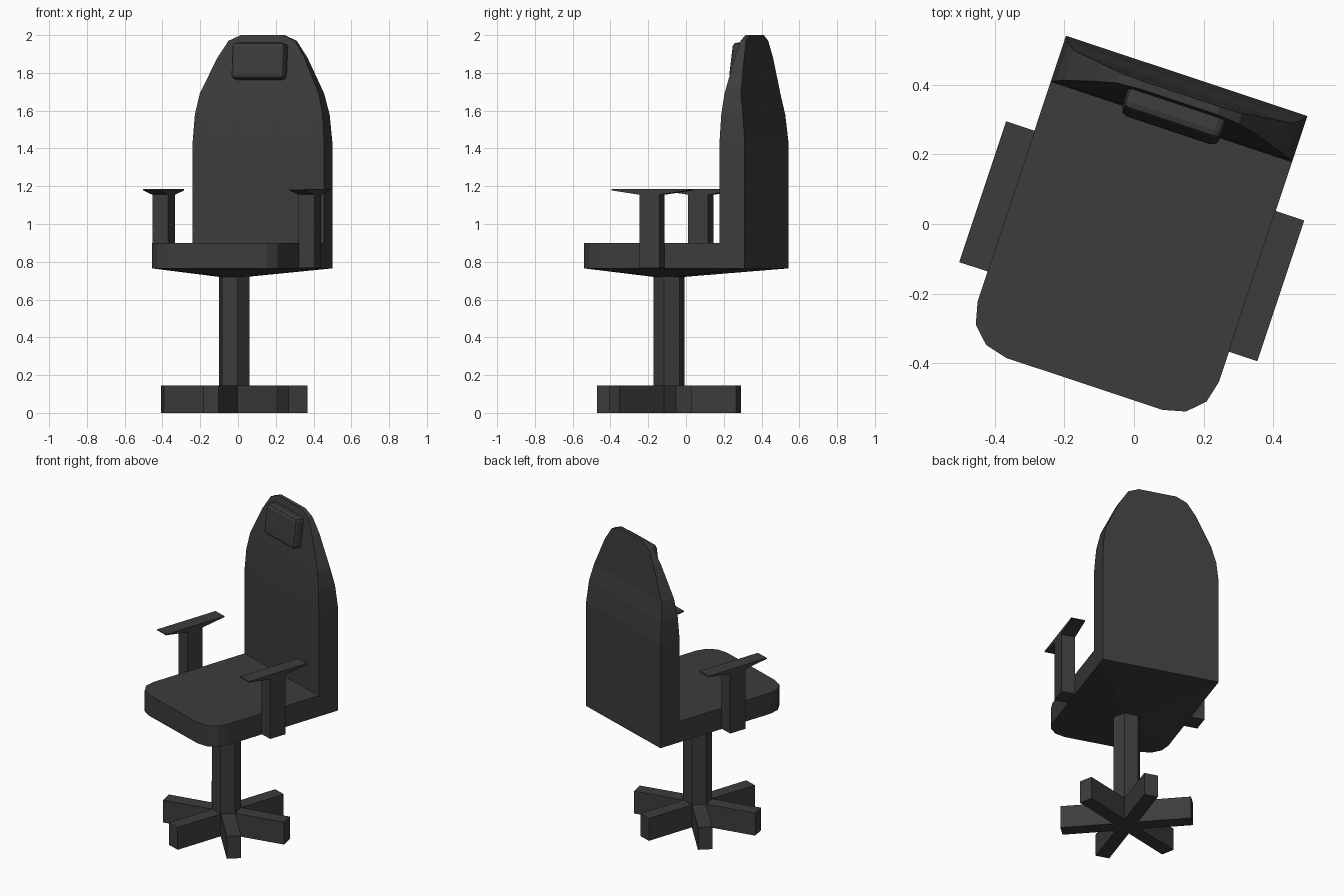
import bpy, bmesh
from math import radians, cos, sin, pi, hypot
from mathutils import Matrix, Vector

if "Cube" in bpy.data.objects:
    bpy.data.objects.remove(bpy.data.objects["Cube"])

# The whole chair is turned about its pole
PLACE = Matrix.Translation((-0.02, -0.09, 0)) @ Matrix.Rotation(radians(-18.4), 4, 'Z')
dark = bpy.data.materials.new("dark_grey")
dark.diffuse_color = (0.045, 0.045, 0.045, 1)
dark.use_nodes = True
dark.node_tree.nodes["Principled BSDF"].inputs["Base Color"].default_value = dark.diffuse_color


def finish(name, bm):
    bmesh.ops.recalc_face_normals(bm, faces=bm.faces)
    bm.transform(PLACE)
    me = bpy.data.meshes.new(name)
    bm.to_mesh(me)
    bm.free()
    me.materials.append(dark)
    ob = bpy.data.objects.new(name, me)
    bpy.context.collection.objects.link(ob)
    return ob


def loft(bm, rings):
    """Skin a stack of equal-length rings and cap both ends."""
    vs = [[bm.verts.new(p) for p in r] for r in rings]
    n = len(vs[0])
    for a, b in zip(vs, vs[1:]):
        for i in range(n):
            j = (i + 1) % n
            bm.faces.new((a[i], a[j], b[j], b[i]))
    bm.faces.new(vs[0][::-1])
    bm.faces.new(vs[-1])


def rect(x0, x1, y0, y1, z):
    return [(x0, y0, z), (x1, y0, z), (x1, y1, z), (x0, y1, z)]


# Base and pole: hexagonal column whose lower sides grow into six arms
bm = bmesh.new()
hexagon = [(0.085 * cos(i * pi / 3), 0.085 * sin(i * pi / 3)) for i in range(6)]
loft(bm, [[(x, y, z) for x, y in hexagon] for z in (0, 0.145, 0.725)])
bm.normal_update()
sides = [f for f in bm.faces if abs(f.normal.z) < 0.1 and f.calc_center_median().z < 0.1]
for f in bmesh.ops.extrude_discrete_faces(bm, faces=sides)['faces']:
    c = f.calc_center_median()
    out = Vector((c.x, c.y, 0)).normalized()
    bmesh.ops.translate(bm, verts=f.verts, vec=out * (0.388 - hypot(c.x, c.y)))
finish("base_and_pole", bm)

# Seat: rounded front corners, underside sloping down to the pole
right = [(0.237, -0.39), (0.303, -0.373), (0.35, -0.327), (0.366, -0.262), (0.366, 0.544)]
outline = right + [(-x, y) for x, y in reversed(right)]
bm = bmesh.new()
hub = [(x * 0.083 / hypot(x, y), y * 0.083 / hypot(x, y), 0.72) for x, y in outline]
loft(bm, [hub] + [[(x, y, z) for x, y in outline] for z in (0.765, 0.90)])
finish("seat", bm)

# Backrest: half width, front and back depth at each height
bm = bmesh.new()
levels = [(0.90, 0.366, 0.404, 0.544), (1.44, 0.366, 0.404, 0.544),
          (1.58, 0.356, 0.410, 0.530), (1.69, 0.332, 0.420, 0.511),
          (1.88, 0.243, 0.447, 0.500), (1.97, 0.185, 0.461, 0.492),
          (2.00, 0.118, 0.466, 0.490)]
loft(bm, [rect(-w, w, f, b, z) for z, w, f, b in levels])
finish("backrest", bm)

# Headrest: bevelled cushion leaning with the backrest
bm = bmesh.new()
bmesh.ops.create_cube(bm, size=1, matrix=Matrix.Translation((0, 0.435, 1.86))
                      @ Matrix.Rotation(radians(-7), 4, 'X')
                      @ Matrix.Diagonal((0.296, 0.095, 0.195, 1)))
bmesh.ops.bevel(bm, geom=bm.edges[:], offset=0.022, segments=2, profile=0.5,
                affect='EDGES')
finish("headrest", bm)

# Armrests: post beside the seat flaring into a long flat pad
for name, s in (("right_armrest", 1), ("left_armrest", -1)):
    bm = bmesh.new()
    a, b = s * 0.364, s * 0.452
    loft(bm, [rect(a, b, -0.015, 0.097, 0.768),
              rect(a, b, -0.015, 0.097, 1.155),
              rect(a, b, -0.171, 0.256, 1.178),
              rect(a, b, -0.171, 0.256, 1.184)])
    finish(name, bm)
